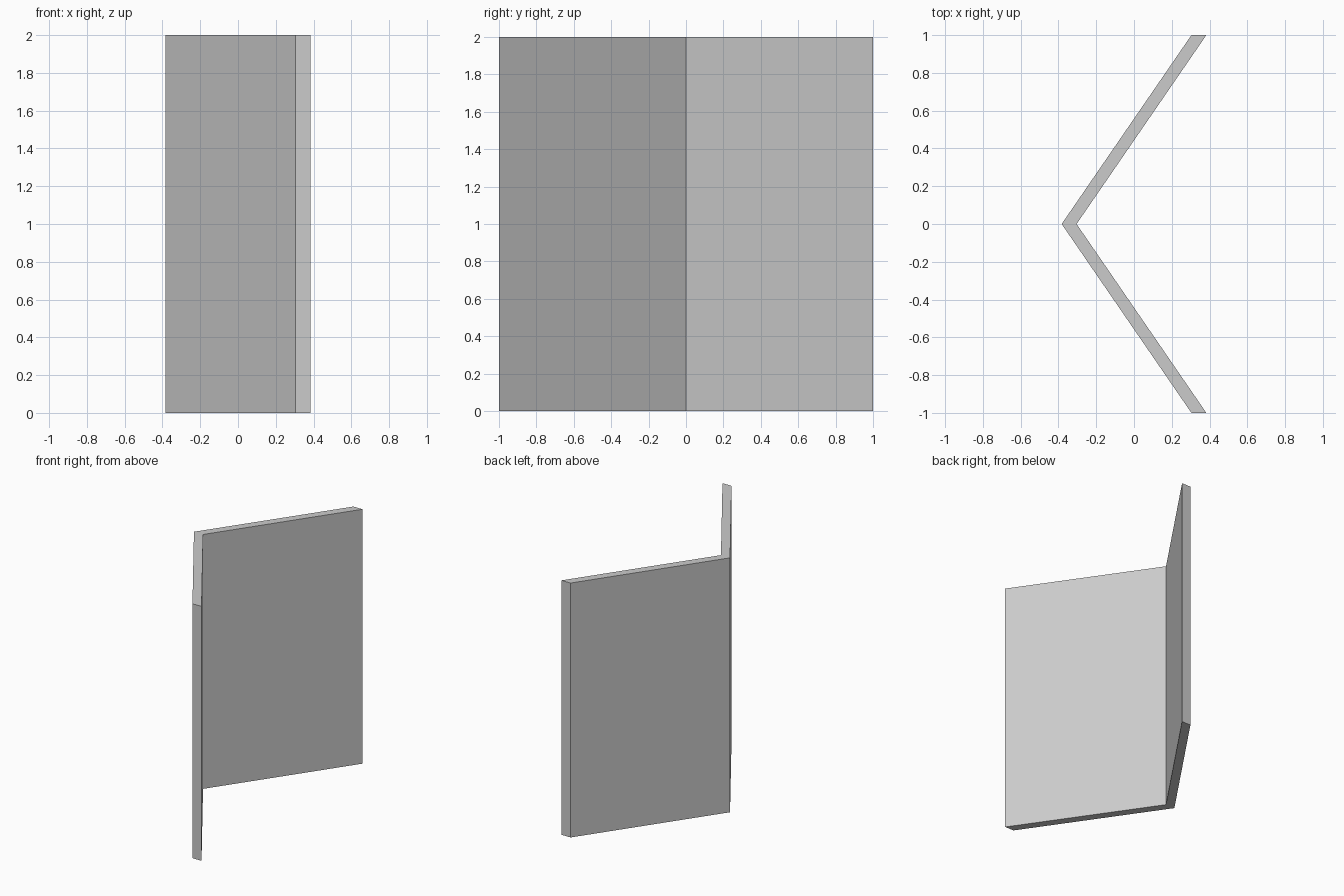
import bpy, bmesh

if "Cube" in bpy.data.objects:
    bpy.data.objects.remove(bpy.data.objects["Cube"])

HEIGHT = 2.0
HALF_DEPTH = 1.0
X_OUT = 0.383    # outer fold line and far tip
X_IN = 0.304     # inner fold line and near tip

# V-shaped plan outline, counter-clockwise
outline = [(-X_OUT, 0), (X_IN, -HALF_DEPTH), (X_OUT, -HALF_DEPTH),
           (-X_IN, 0), (X_OUT, HALF_DEPTH), (X_IN, HALF_DEPTH)]


def extrude_outline(name, points, height):
    bm = bmesh.new()
    low = [bm.verts.new((x, y, 0)) for x, y in points]
    high = [bm.verts.new((x, y, height)) for x, y in points]
    n = len(points)
    for i in range(n):
        j = (i + 1) % n
        bm.faces.new((low[i], low[j], high[j], high[i]))
    # caps split at the fold so each wing is a clean quad
    for a, b, c, d in ((0, 1, 2, 3), (0, 3, 4, 5)):
        bm.faces.new((high[a], high[b], high[c], high[d]))
        bm.faces.new((low[d], low[c], low[b], low[a]))
    bmesh.ops.recalc_face_normals(bm, faces=bm.faces)
    mesh = bpy.data.meshes.new(name)
    bm.to_mesh(mesh)
    bm.free()
    obj = bpy.data.objects.new(name, mesh)
    bpy.context.collection.objects.link(obj)
    return obj


# Folded two-wing panel
extrude_outline("folded_panel", outline, HEIGHT)
